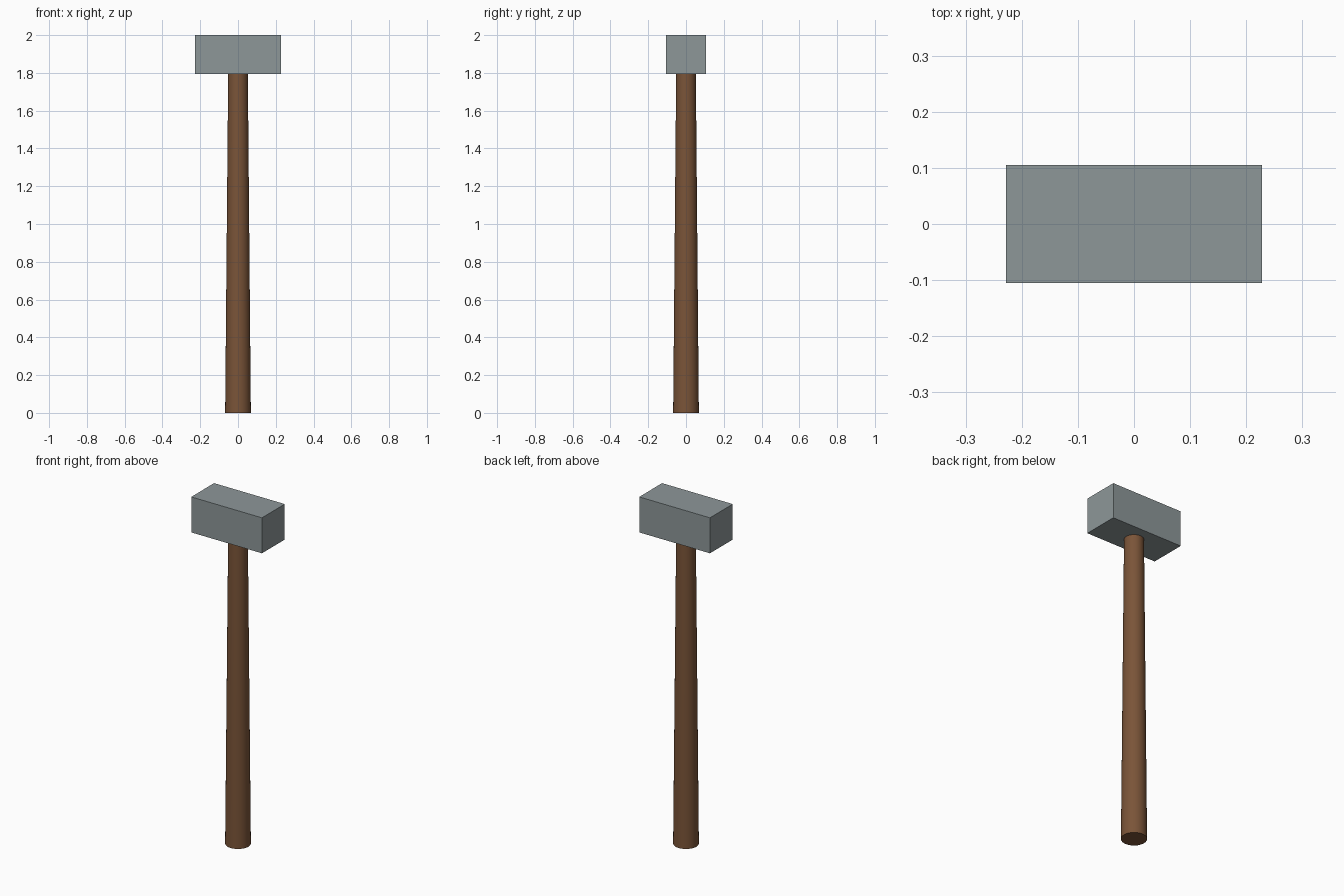
import bpy

if "Cube" in bpy.data.objects:
    bpy.data.objects.remove(bpy.data.objects["Cube"])


def srgb(r, g, b):
    def lin(c):
        c /= 255
        return c / 12.92 if c <= 0.04045 else ((c + 0.055) / 1.055) ** 2.4
    return (lin(r), lin(g), lin(b), 1.0)


def material(name, rgb):
    mat = bpy.data.materials.new(name)
    mat.diffuse_color = srgb(*rgb)
    mat.use_nodes = True
    mat.node_tree.nodes["Principled BSDF"].inputs["Base Color"].default_value = mat.diffuse_color
    return mat


HEAD_BOTTOM, TOP = 1.793, 2.0

# Tapered wooden handle, ending just inside the head
handle_top = HEAD_BOTTOM + 0.01
bpy.ops.mesh.primitive_cone_add(vertices=32, radius1=0.068, radius2=0.052,
                                depth=handle_top, location=(0, 0, handle_top / 2))
handle = bpy.context.object
handle.name = "handle"
handle.data.materials.append(material("brown wood", (122, 84, 56)))
bpy.ops.object.shade_smooth_by_angle()

# Rectangular steel head
bpy.ops.mesh.primitive_cube_add(size=1, location=(0, 0, (HEAD_BOTTOM + TOP) / 2))
head = bpy.context.object
head.name = "hammer_head"
head.scale = (0.456, 0.21, TOP - HEAD_BOTTOM)
bpy.ops.object.transform_apply(location=False, rotation=False, scale=True)
head.data.materials.append(material("grey steel", (141, 151, 153)))
